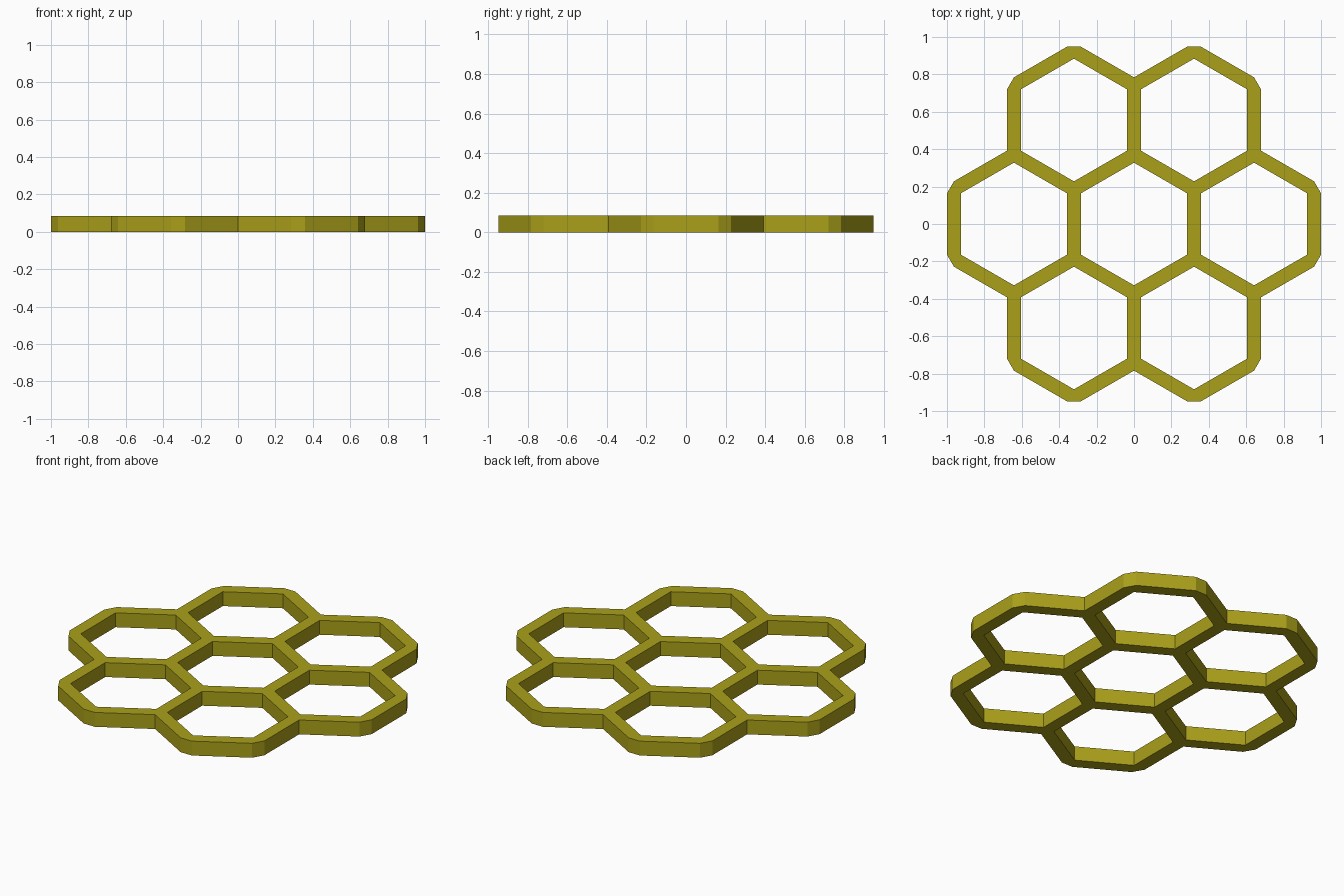
import bpy, bmesh, math
from mathutils import Vector

if "Cube" in bpy.data.objects:
    bpy.data.objects.remove(bpy.data.objects["Cube"])

WALL = 0.074                      # wall thickness
HEIGHT = 0.086
APOTHEM = (1 - WALL / 2) / 3      # cell centre to wall centreline
R = APOTHEM / math.cos(math.pi / 6)


def polar(radius, degrees):
    a = math.radians(degrees)
    return Vector((radius * math.cos(a), radius * math.sin(a), 0))


# Seven cell centres: one in the middle and six around it
centres = [Vector((0, 0, 0))] + [polar(2 * APOTHEM, 60 * i) for i in range(6)]

# Shared junction points and the walls joining them
key = lambda p: (round(p.x, 3) + 0.0, round(p.y, 3) + 0.0)
nodes, walls = {}, set()
for c in centres:
    ring = [c + polar(R, 30 + 60 * i) for i in range(6)]
    for i, p in enumerate(ring):
        nodes.setdefault(key(p), p)
        walls.add(frozenset((key(p), key(ring[(i + 1) % 6]))))

bm = bmesh.new()


def face(points):
    f = bm.faces.new([bm.verts.new(p) for p in points])
    f.normal_update()
    if f.normal.z < 0:
        f.normal_flip()


# Triangular junctions, each pointing away from its walls
for k, p in nodes.items():
    wall = next(w for w in walls if k in w)
    other = nodes[next(n for n in wall if n != k)]
    d = (p - other).normalized()
    base = math.degrees(math.atan2(d.y, d.x))
    face([p + polar(WALL / math.sqrt(3), base + 120 * i) for i in range(3)])

# Straight walls between the junctions
for w in walls:
    a, b = (nodes[k] for k in sorted(w))
    d = (b - a).normalized()
    side = Vector((-d.y, d.x, 0)) * WALL / 2
    inset = d * WALL / (2 * math.sqrt(3))
    face([a + inset - side, b - inset - side, b - inset + side, a + inset + side])

bmesh.ops.remove_doubles(bm, verts=bm.verts[:], dist=0.001)
mesh = bpy.data.meshes.new("honeycomb_frame")
bm.to_mesh(mesh)
bm.free()
frame = bpy.data.objects.new("honeycomb_frame", mesh)
bpy.context.collection.objects.link(frame)

# Raise the flat pattern into a slab
solid = frame.modifiers.new("height", 'SOLIDIFY')
solid.thickness = HEIGHT
solid.offset = 1

mat = bpy.data.materials.new("olive")
mat.diffuse_color = (0.40, 0.35, 0.01, 1)
mat.use_nodes = True
mat.node_tree.nodes["Principled BSDF"].inputs["Base Color"].default_value = mat.diffuse_color
mesh.materials.append(mat)
